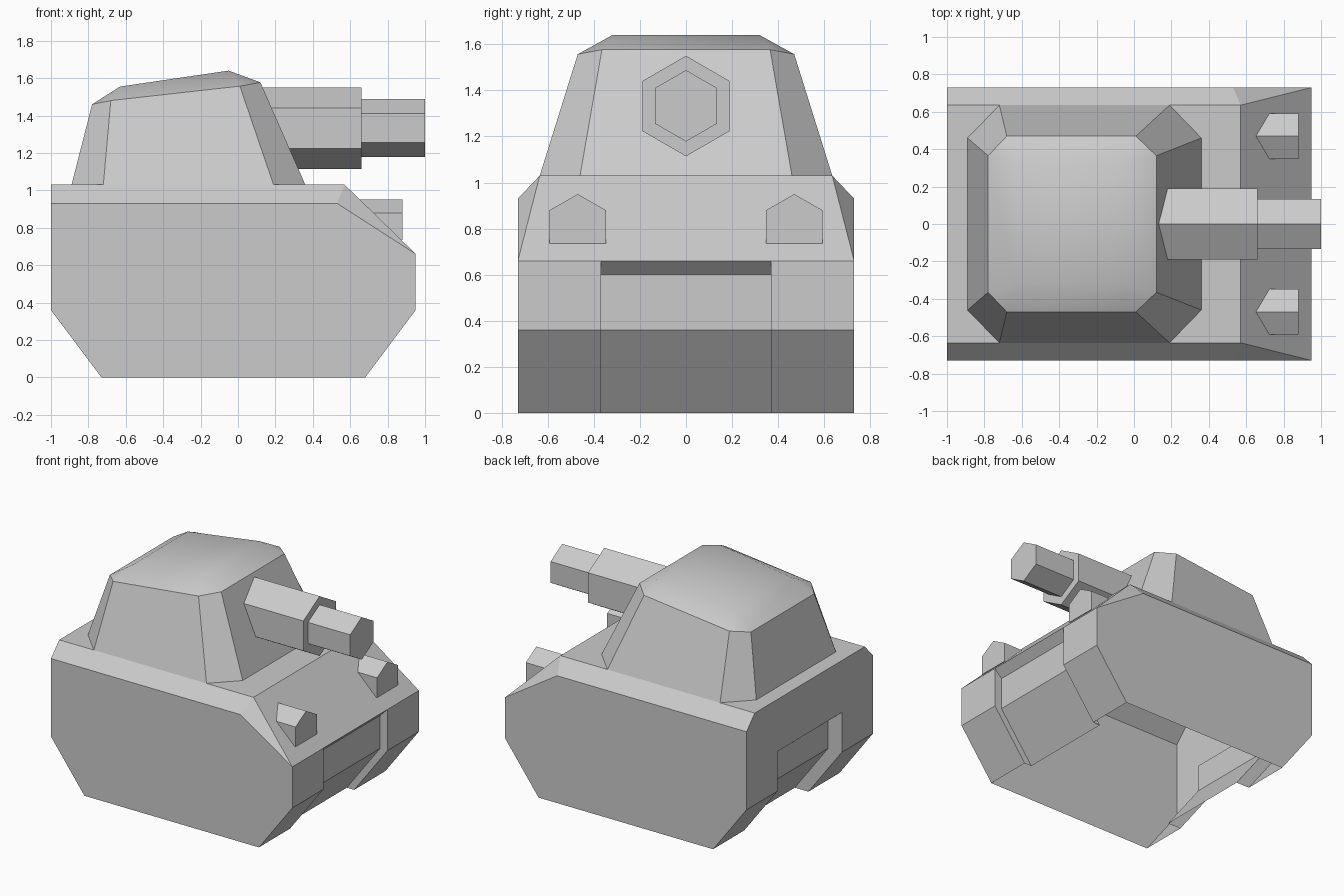
import bpy, bmesh, math
from mathutils import Vector

if "Cube" in bpy.data.objects:
    bpy.data.objects.remove(bpy.data.objects["Cube"], do_unlink=True)

GREY = (0.6, 0.6, 0.6, 1.0)
paint = bpy.data.materials.new("plain_grey")
paint.use_nodes = True
paint.diffuse_color = GREY
paint.node_tree.nodes["Principled BSDF"].inputs["Base Color"].default_value = GREY


def make_object(name, faces, outward_from=None):
    """Build a mesh from face point lists, welding shared corners."""
    bm = bmesh.new()
    for pts in faces:
        bm.faces.new([bm.verts.new(p) for p in pts])
    bmesh.ops.remove_doubles(bm, verts=bm.verts[:], dist=0.0005)
    if outward_from is None:
        bmesh.ops.recalc_face_normals(bm, faces=bm.faces[:])
    else:
        centre = Vector(outward_from)
        bm.normal_update()
        for f in bm.faces:
            if f.normal.dot(f.calc_center_median() - centre) < 0:
                f.normal_flip()
    mesh = bpy.data.meshes.new(name)
    bm.to_mesh(mesh)
    bm.free()
    mesh.materials.append(paint)
    obj = bpy.data.objects.new(name, mesh)
    bpy.context.collection.objects.link(obj)
    return obj


def flip(pts):
    return [(x, -y, z) for x, y, z in pts]


def span(half):
    """Close a half outline across the centre plane."""
    return half + flip(half)[::-1]


def prism(name, section, x0, x1):
    """Extrude a (y, z) section along x, with both ends closed."""
    a = [(x0, y, z) for y, z in section]
    b = [(x1, y, z) for y, z in section]
    n = len(section)
    sides = [[a[i], a[(i + 1) % n], b[(i + 1) % n], b[i]] for i in range(n)]
    return make_object(name, [a, b] + sides)


# Hull: open-bottomed shell with chamfered shoulders
W, TOP_W, GAP = 0.73, 0.635, 0.37
DECK, SHOULDER, KNEE, NOSE = 1.03, 0.93, 0.36, 0.66
FRONT, REAR = 0.95, -1.0
FRONT_FOOT, REAR_FOOT = 0.68, -0.73

deck_front, deck_rear = (0.57, TOP_W, DECK), (REAR, TOP_W, DECK)
shoulder_front, shoulder_rear = (0.53, W, SHOULDER), (REAR, W, SHOULDER)
nose = (FRONT, W, NOSE)

paired = [
    [shoulder_rear, shoulder_front, nose, (FRONT, W, KNEE),
     (FRONT_FOOT, W, 0), (REAR_FOOT, W, 0), (REAR, W, KNEE)],
    [deck_rear, deck_front, shoulder_front, shoulder_rear],
    [deck_front, nose, shoulder_front],
]
hull = [span([deck_rear, deck_front][::-1]), span([deck_front, nose])]


def hull_end(x, foot, top, depth, lip):
    """Two leg faces and the recessed middle panel of one end."""
    inner, inner_foot = x - depth, foot - depth
    paired.append([(x, W, top), (x, GAP, top), (x, GAP, KNEE), (x, W, KNEE)])
    paired.append([(x, W, KNEE), (x, GAP, KNEE), (foot, GAP, 0), (foot, W, 0)])
    paired.append([(x, GAP, top), (x, GAP, KNEE), (foot, GAP, 0),
                   (inner_foot, GAP, 0), (inner, GAP, KNEE), (inner, GAP, lip)])
    rows = [(x, GAP, top), (inner, GAP, lip), (inner, GAP, KNEE), (inner_foot, GAP, 0)]
    for p, q in zip(rows, rows[1:]):
        hull.append(span([p, q]))


hull_end(FRONT, FRONT_FOOT, NOSE, 0.06, 0.60)
hull_end(REAR, REAR_FOOT, 0.65, -0.11, 0.56)
hull.append(span([deck_rear, shoulder_rear, (REAR, W, 0.65)]))
hull += paired + [flip(f) for f in paired]
hull_obj = make_object("hull", hull, (0, 0, 0.5))
# Leg inner walls face the centre gap
for poly in hull_obj.data.polygons:
    if abs(poly.normal.y) > 0.99 and abs(poly.center.y) < W - 0.1:
        if poly.normal.y * poly.center.y > 0:
            poly.flip()


# Turret: tapered eight-sided body with a bevelled sloping roof
def ring(half):
    return half + flip(half)[::-1]


base = ring([(0.36, 0.46, DECK), (0.19, TOP_W, DECK),
             (-0.72, TOP_W, DECK), (-0.89, 0.46, DECK)])
rim = ring([(0.12, 0.365, 1.577), (0.01, 0.47, 1.557),
            (-0.68, 0.47, 1.48), (-0.78, 0.365, 1.46)])
roof = ring([(-0.05, 0.32, 1.64), (-0.63, 0.32, 1.555)])

turret = [roof]
for i in range(8):
    j = (i + 1) % 8
    turret.append([base[i], base[j], rim[j], rim[i]])
    a, b = roof[i // 2], roof[(j // 2) % 4]
    turret.append([rim[i], rim[j], a] if a == b else [rim[i], rim[j], b, a])
turret_obj = make_object("turret", turret, (-0.2, 0, 1.25))
bpy.ops.object.select_all(action="DESELECT")
turret_obj.select_set(True)
bpy.context.view_layer.objects.active = turret_obj
bpy.ops.object.shade_smooth_by_angle(angle=math.radians(35))


# Gun: two stepped hexagonal tubes
def hexagon(radius, z):
    return [(radius * math.sin(k * math.pi / 3), z + radius * math.cos(k * math.pi / 3))
            for k in range(6)]


prism("gun_sleeve", hexagon(0.218, 1.332), 0.05, 0.66)
prism("gun_barrel", hexagon(0.155, 1.333), 0.66, 1.0)

# Headlamps: small gabled blocks on the sloping front
for side, y in (("left", 0.47), ("right", -0.47)):
    gable = [(y - 0.122, 0.735), (y + 0.122, 0.735), (y + 0.122, 0.88),
             (y, 0.95), (y - 0.122, 0.88)]
    prism("headlamp_" + side, gable, 0.65, 0.88)
